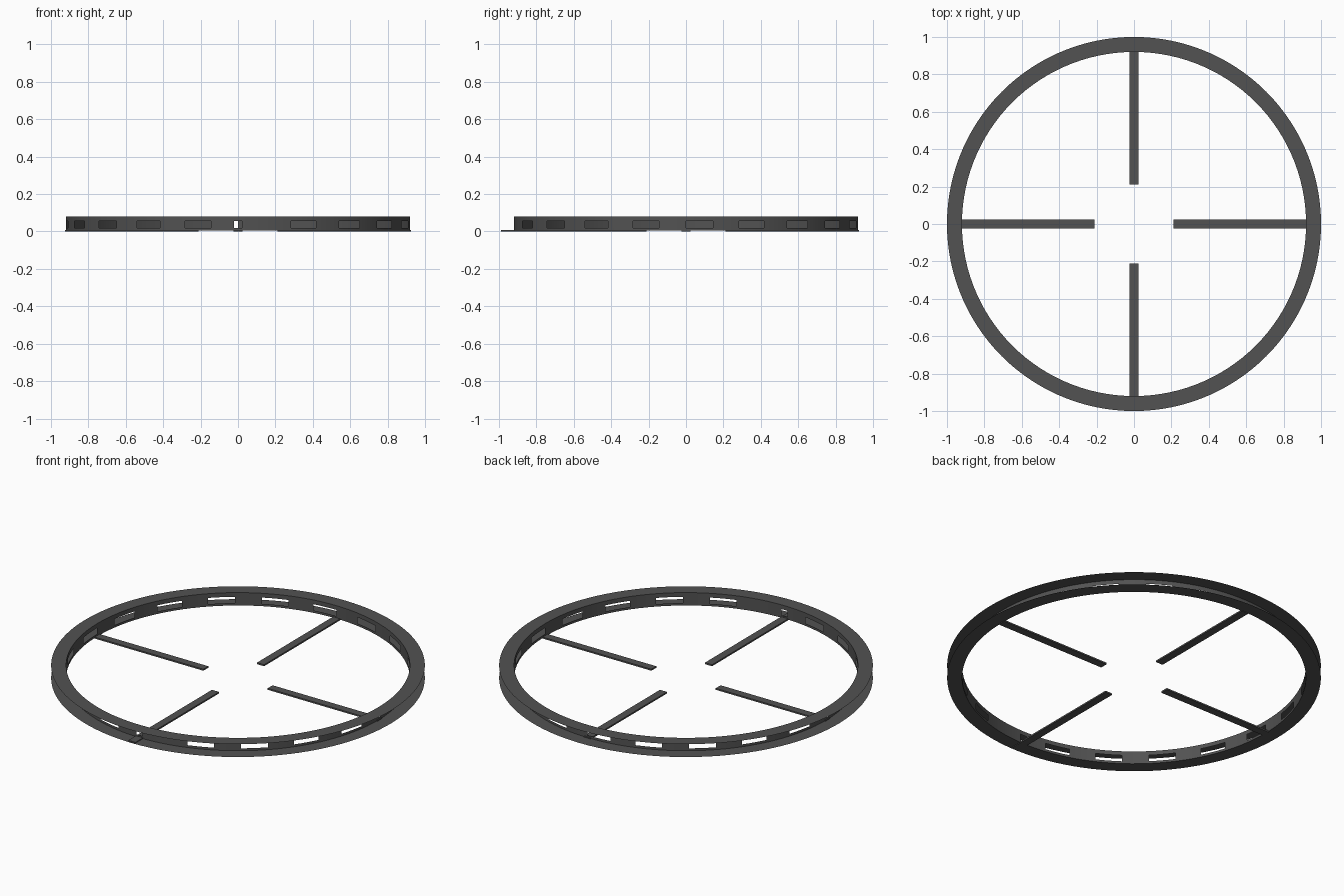
import bpy, bmesh, math

if "Cube" in bpy.data.objects:
    bpy.data.objects.remove(bpy.data.objects["Cube"])

R_IN, R_OUT, Z0, Z1 = 0.92, 1.0, 0.004, 0.08
NOTCH = 1.25   # half angle of the small cable hole at the front

mat = bpy.data.materials.new("dark grey")
mat.diffuse_color = (0.085, 0.085, 0.085, 1)
mat.use_nodes = True
mat.node_tree.nodes["Principled BSDF"].inputs["Base Color"].default_value = mat.diffuse_color


def finish(name, bm, smooth=True):
    me = bpy.data.meshes.new(name)
    bm.to_mesh(me)
    bm.free()
    ob = bpy.data.objects.new(name, me)
    bpy.context.collection.objects.link(ob)
    me.materials.append(mat)
    for p in me.polygons:
        p.use_smooth = smooth
    return ob


# angles in degrees, every 3, plus the edges of the front hole
angles = sorted([3 * k for k in range(120)] + [270 - NOTCH, 270 + NOTCH])


def is_open(a):
    """True where the wall has a slot at this angle."""
    if 265 < a < 280:
        return abs(a - 270) < NOTCH
    return a % 18 < 9


def sweep(name, profile, skip=None):
    """Sheet made by turning a list of (radius, height) points around z."""
    bm = bmesh.new()
    cols = [[bm.verts.new((r * math.cos(math.radians(a)), r * math.sin(math.radians(a)), z))
             for r, z in profile] for a in angles]
    n = len(angles)
    for i in range(n):
        a, b = angles[i], angles[(i + 1) % n]
        mid = (a + (b if b > a else b + 360)) / 2
        c, d = cols[i], cols[(i + 1) % n]
        for j in range(len(profile) - 1):
            if j == skip and is_open(mid):
                continue
            bm.faces.new((c[j], d[j], d[j + 1], c[j + 1]))
    return finish(name, bm)


# slotted wall and the two thin flanges
sweep("slotted_wall", [(R_IN, Z0), (R_IN, 0.018), (R_IN, 0.055), (R_IN, Z1)], skip=1)
sweep("top_flange", [(R_OUT, Z1), (R_IN, Z1)])
sweep("bottom_flange", [(R_OUT, Z0), (R_IN, Z0)])

# four flat spokes pointing at the open centre
for k, name in enumerate(("right", "back", "left", "front")):
    outer = 0.99 if name == "front" else 0.925
    bm = bmesh.new()
    bmesh.ops.create_cube(bm, size=1)
    for v in bm.verts:
        v.co = (0.21 if v.co.x < 0 else outer, v.co.y * 0.046, 0.009 if v.co.z > 0 else 0)
    ob = finish(name + "_spoke", bm, False)
    ob.rotation_euler.z = k * math.pi / 2
